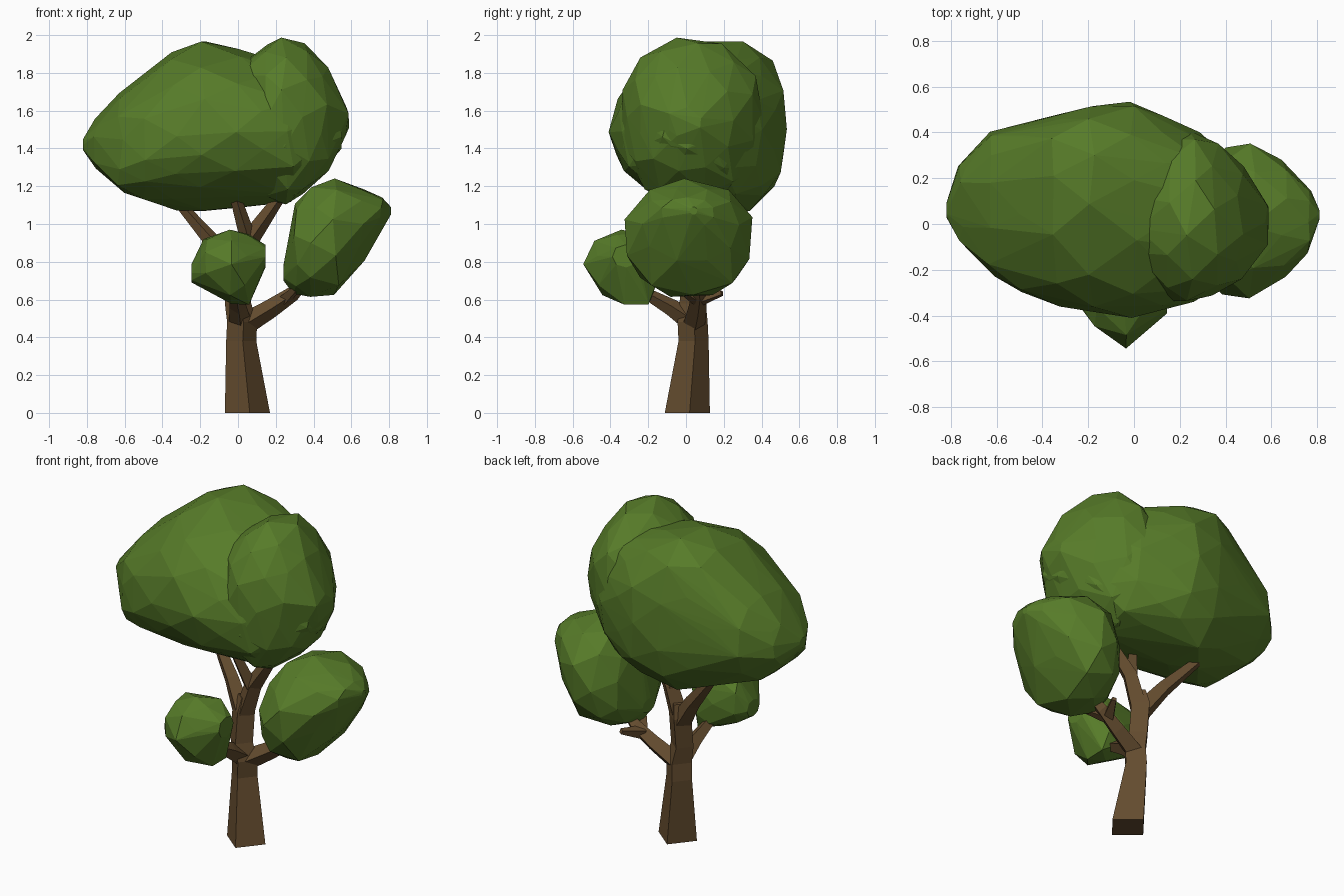
import bpy, bmesh, math, random
from mathutils import Vector

random.seed(4)


def material(name, rgb):
    m = bpy.data.materials.new(name)
    m.diffuse_color = (*rgb, 1)
    return m


LEAF = material("leaf_green", (0.095, 0.2, 0.022))
BARK = material("bark_brown", (0.127, 0.072, 0.028))


def finish(bm, name, mat):
    bmesh.ops.recalc_face_normals(bm, faces=bm.faces)
    me = bpy.data.meshes.new(name)
    bm.to_mesh(me)
    bm.free()
    me.materials.append(mat)
    ob = bpy.data.objects.new(name, me)
    bpy.context.collection.objects.link(ob)
    return ob


def foliage(name, stations, sides=11, power=0.92):
    """Faceted clump: hull around oval sections
    (x, y0, y1, z0, z1, y shift of top, y shift of bottom)."""
    bm = bmesh.new()
    for i, (x, y0, y1, z0, z1, *shift) in enumerate(stations):
        top, bottom = shift or (0, 0)
        small = (y1 - y0) < 0.15
        for k in range(sides):
            a = math.tau * (k + 0.5 * (i % 2)) / sides + random.uniform(-.06, .06)
            c, s = math.cos(a), math.sin(a)
            c = math.copysign(abs(c) ** power, c)
            s = math.copysign(abs(s) ** power, s)
            r = 1.0 if small else random.uniform(0.99, 1.025)
            y = (y0 + y1) / 2 + r * c * (y1 - y0) / 2 + (top if s > 0 else bottom) * s * s
            z = (z0 + z1) / 2 + r * s * (z1 - z0) / 2
            dx = 0 if small else random.uniform(-0.02, 0.02)
            bm.verts.new((x + dx, y, z))
    res = bmesh.ops.convex_hull(bm, input=bm.verts)
    junk = {v for v in res["geom_interior"] + res["geom_unused"]
            if isinstance(v, bmesh.types.BMVert)}
    bmesh.ops.delete(bm, geom=list(junk), context='VERTS')
    return finish(bm, name, LEAF)


def limb(name, path, sides=4, flat=False, turn=0.1):
    """Tapered faceted tube through (x, y, z, radius) points."""
    bm = bmesh.new()
    pts = [Vector(p[:3]) for p in path]
    up = Vector((0, 0, 1))
    rings = []
    for i, p in enumerate(pts):
        d = pts[min(i + 1, len(pts) - 1)] - pts[max(i - 1, 0)]
        q = up.rotation_difference(up if flat else d.normalized())
        ring = []
        for k in range(sides):
            a = math.tau * k / sides + turn
            o = Vector((math.cos(a), math.sin(a), 0)) * path[i][3]
            ring.append(bm.verts.new(p + q @ o))
        rings.append(ring)
    for a, b in zip(rings, rings[1:]):
        for k in range(sides):
            n = (k + 1) % sides
            bm.faces.new((a[k], a[n], b[n], b[k]))
    bm.faces.new(rings[0][::-1])
    bm.faces.new(rings[-1])
    return finish(bm, name, BARK)


# Main crown: long clump, with a taller clump showing at the right
foliage("crown_left", [
    (-0.82, 0.03, 0.09, 1.39, 1.45),
    (-0.75, -0.08, 0.26, 1.29, 1.56, 0.05, -0.04),
    (-0.62, -0.23, 0.40, 1.17, 1.69, 0.08, -0.08),
    (-0.48, -0.31, 0.43, 1.12, 1.79, 0.12, -0.02),
    (-0.34, -0.36, 0.47, 1.08, 1.91, 0.14, 0.08),
    (-0.18, -0.39, 0.51, 1.06, 1.965, 0.14, 0.14),
    (0.00, -0.41, 0.53, 1.09, 1.92, 0.12, 0.12),
    (0.14, -0.37, 0.47, 1.11, 1.88, 0.10, 0.08),
    (0.28, -0.34, 0.40, 1.12, 1.84, 0.08, 0.04),
    (0.42, -0.25, 0.28, 1.24, 1.74, 0.04, 0),
    (0.53, -0.14, 0.14, 1.40, 1.64)], 12)
foliage("crown_right", [
    (0.02, -0.20, 0.25, 1.33, 1.84),
    (0.14, -0.33, 0.38, 1.13, 1.95),
    (0.25, -0.35, 0.41, 1.10, 1.99),
    (0.36, -0.31, 0.36, 1.15, 1.95),
    (0.46, -0.25, 0.25, 1.28, 1.83),
    (0.575, -0.10, 0.08, 1.46, 1.62)], 11)

# Lower clumps
foliage("clump_right", [
    (0.24, -0.05, 0.07, 0.70, 0.78),
    (0.31, -0.23, 0.24, 0.63, 1.11),
    (0.40, -0.30, 0.33, 0.61, 1.20),
    (0.52, -0.33, 0.36, 0.63, 1.235),
    (0.66, -0.23, 0.28, 0.80, 1.19),
    (0.76, -0.13, 0.15, 0.98, 1.14),
    (0.81, 0.02, 0.06, 1.05, 1.09)], 10)
foliage("clump_front", [
    (-0.245, -0.35, -0.23, 0.69, 0.79),
    (-0.18, -0.46, -0.18, 0.65, 0.93, 0.02, 0.04),
    (-0.05, -0.54, -0.16, 0.58, 0.97, 0.02, 0.07),
    (0.05, -0.48, -0.16, 0.56, 0.955, 0.02, 0.06),
    (0.145, -0.39, -0.25, 0.77, 0.89)], 8)

# Trunk
limb("trunk", [
    (0.05, 0.007, 0.0, 0.12), (0.017, 0.04, 0.38, 0.08),
    (0.022, 0.035, 0.48, 0.08), (0.0, 0.035, 0.58, 0.07),
    (0.0, 0.055, 0.76, 0.07), (0.01, 0.06, 0.84, 0.045)], flat=True)

# Upper fork
limb("branch_left", [(0.0, 0.05, 0.72, 0.06), (-0.12, 0.11, 0.89, 0.045),
                     (-0.32, 0.20, 1.12, 0.025)])
limb("branch_middle", [(0.0, 0.05, 0.72, 0.06), (0.07, 0.05, 0.93, 0.05),
                       (0.22, 0.02, 1.14, 0.03)])
limb("branch_middle_twig", [(0.06, 0.05, 0.90, 0.045), (-0.01, -0.02, 1.13, 0.03)])

# Side branches carrying the lower clumps
limb("branch_right", [(0.02, 0.04, 0.46, 0.06), (0.17, 0.06, 0.55, 0.05),
                      (0.29, 0.07, 0.63, 0.04), (0.36, 0.06, 0.69, 0.02)])
limb("branch_right_twig", [(0.24, 0.07, 0.60, 0.04), (0.30, 0.19, 0.635, 0.017)])
limb("branch_right_stub", [(0.25, 0.06, 0.60, 0.035), (0.32, -0.05, 0.67, 0.018)])
limb("branch_front", [(0.01, 0.04, 0.48, 0.06), (0.0, -0.08, 0.56, 0.045),
                      (-0.02, -0.26, 0.66, 0.025)])
